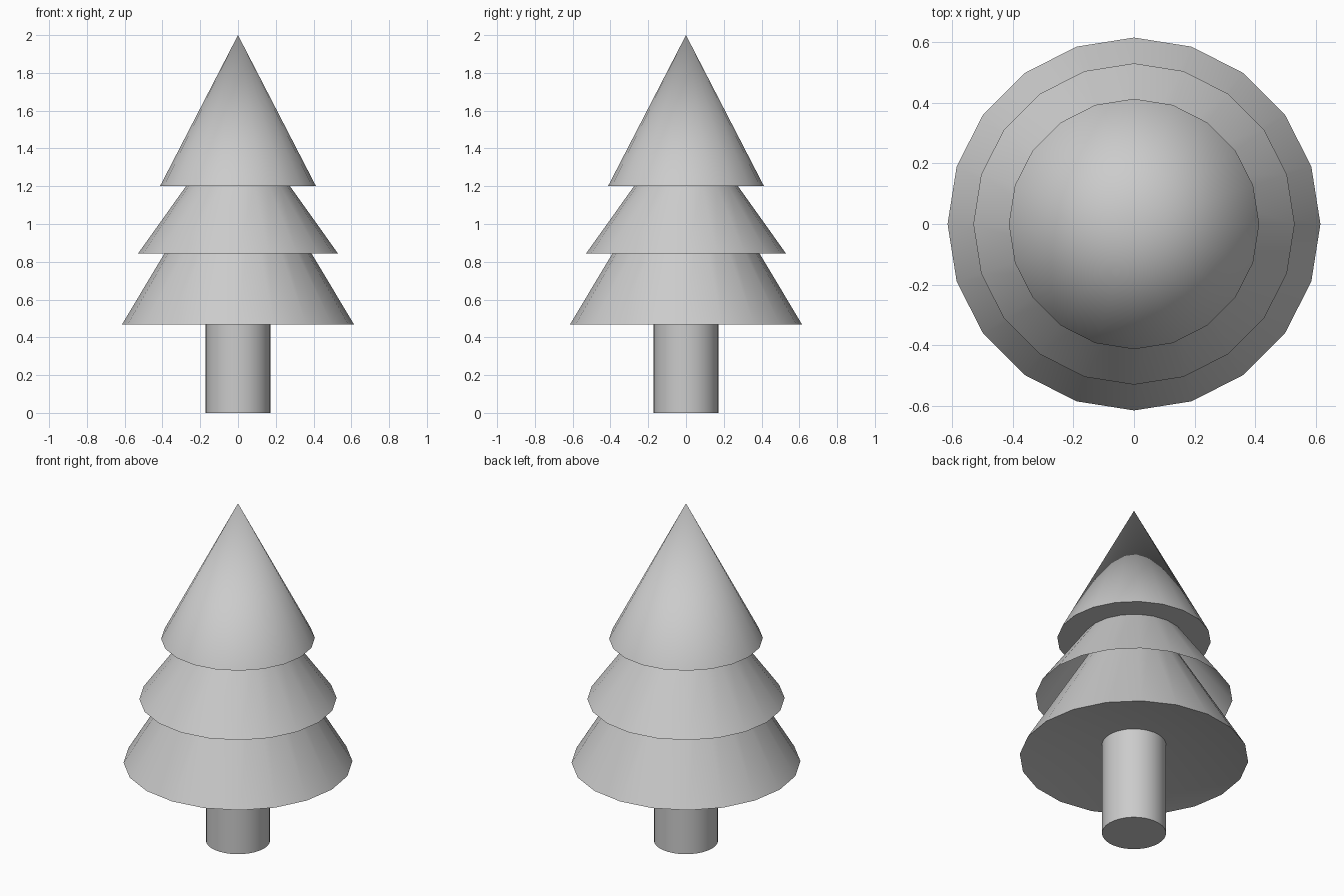
import bpy
import bmesh
import math

if "Cube" in bpy.data.objects:
    bpy.data.objects.remove(bpy.data.objects["Cube"])


def lathe(name, profile, sides):
    """Revolve (radius, z) points, listed from the underside up, around z."""
    bm = bmesh.new()
    rings = []
    for r, z in profile:
        if r == 0:
            rings.append([bm.verts.new((0, 0, z))] * sides)
        else:
            angles = [2 * math.pi * i / sides for i in range(sides)]
            rings.append([bm.verts.new((r * math.cos(a), r * math.sin(a), z)) for a in angles])
    for low, high in zip(rings, rings[1:]):
        for i in range(sides):
            j = (i + 1) % sides
            corners = dict.fromkeys((low[i], low[j], high[j], high[i]))
            bm.faces.new(list(corners))
    mesh = bpy.data.meshes.new(name)
    bm.to_mesh(mesh)
    bm.free()
    obj = bpy.data.objects.new(name, mesh)
    bpy.context.collection.objects.link(obj)
    bpy.ops.object.select_all(action='DESELECT')
    obj.select_set(True)
    bpy.context.view_layer.objects.active = obj
    bpy.ops.object.shade_smooth_by_angle(angle=math.radians(35))
    return obj


# Trunk, reaching up into the lowest tier
lathe("trunk", [(0, 0), (0.172, 0), (0.172, 0.56), (0, 0.56)], 32)

# Lowest tier, with a slightly hollowed underside
lathe("lower_branches", [(0, 0.58), (0.615, 0.467), (0.23, 1.11)], 20)

# Middle tier, an open skirt over the lower one
lathe("middle_branches", [(0.53, 0.843), (0.275, 1.2)], 20)

# Top tier, a closed cone
lathe("top_branches", [(0, 1.2), (0.413, 1.2), (0, 2.0)], 20)
